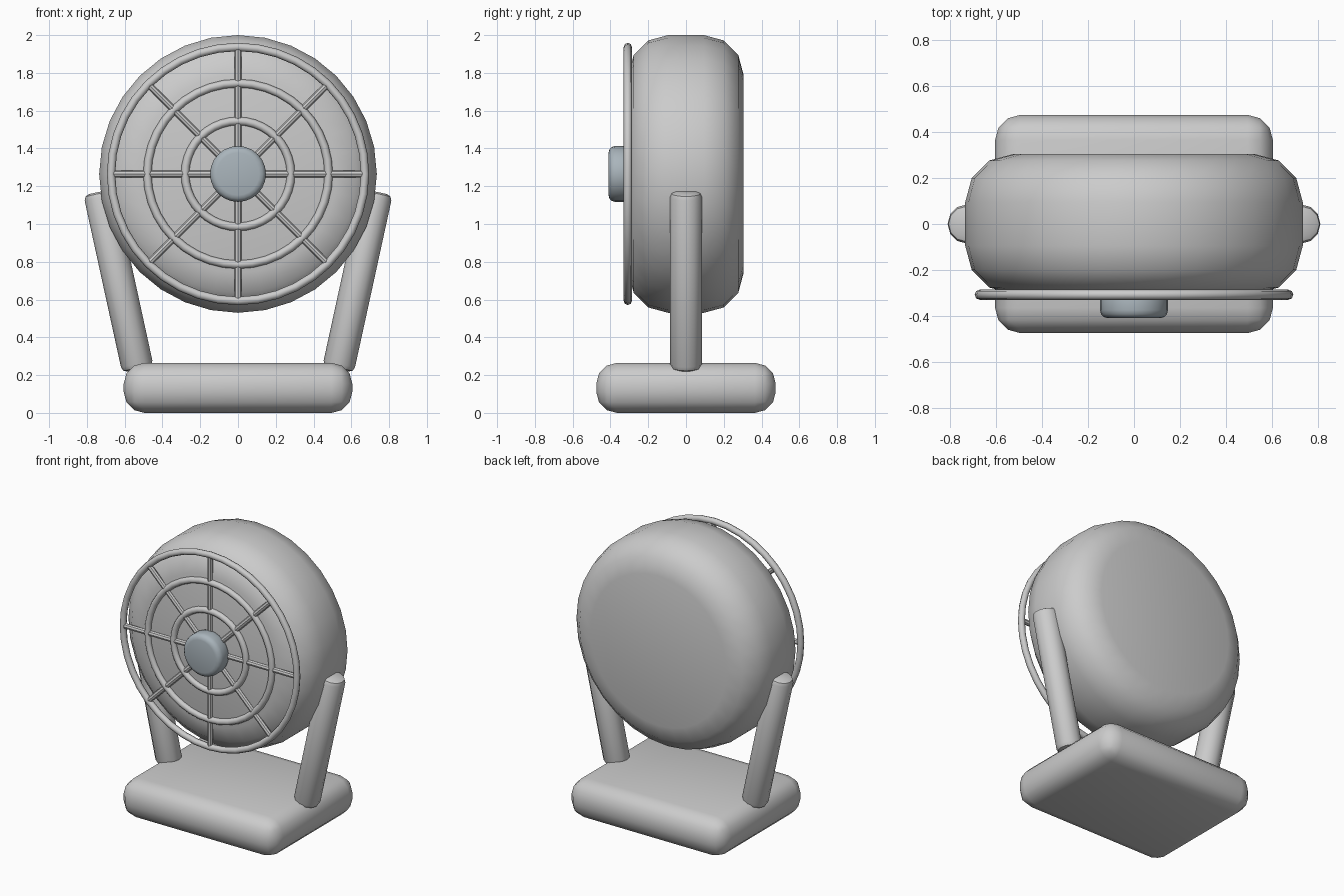
import bpy, math
from mathutils import Vector

if "Cube" in bpy.data.objects:
    bpy.data.objects.remove(bpy.data.objects["Cube"])

CZ = 1.265       # height of the fan axis
GRILLE_Y = -0.308


def finish(ob, name, bevel=0, segments=3, angle=40):
    ob.name = name
    if bevel:
        m = ob.modifiers.new("bevel", 'BEVEL')
        m.width = bevel
        m.segments = segments
        m.limit_method = 'ANGLE'
        m.angle_limit = math.radians(50)
        bpy.ops.object.modifier_apply(modifier=m.name)
    bpy.ops.object.shade_smooth_by_angle(angle=math.radians(angle))
    return ob


def rod(name, a, b, radius, sides, bevel=0, segments=2):
    """Cylinder running from point a to point b."""
    a, b = Vector(a), Vector(b)
    d = b - a
    bpy.ops.mesh.primitive_cylinder_add(
        vertices=sides, radius=radius, depth=d.length, location=(a + b) / 2,
        rotation=d.to_track_quat('Z', 'Y').to_euler())
    return finish(bpy.context.object, name, bevel, segments)


# Base slab
bpy.ops.mesh.primitive_cube_add(size=1, location=(0, 0, 0.1325))
base = bpy.context.object
base.scale = (1.21, 0.95, 0.265)
bpy.ops.object.transform_apply(location=False, rotation=False, scale=True)
finish(base, "base", 0.11)

# Leaning side arms
for s, side in ((-1, "left"), (1, "right")):
    rod(side + "_arm", (s * 0.53, 0, 0.23), (s * 0.735, 0, 1.17), 0.085, 12, 0.03)

# Rounded drum housing
rod("housing", (0, 0.305, CZ), (0, -0.305, CZ), 0.735, 32, 0.21, 3)

# Grille rings
for i, r in enumerate((0.672, 0.48, 0.28)):
    bpy.ops.mesh.primitive_torus_add(
        major_radius=r, minor_radius=0.022, major_segments=40, minor_segments=8,
        location=(0, GRILLE_Y, CZ), rotation=(math.pi / 2, 0, 0))
    finish(bpy.context.object, f"grille_ring_{i + 1}", angle=60)

# Grille spokes
for i in range(8):
    a = i * math.pi / 4
    c, s = math.cos(a), math.sin(a)
    rod(f"grille_spoke_{i + 1}", (0.1 * c, GRILLE_Y, CZ + 0.1 * s),
        (0.66 * c, GRILLE_Y, CZ + 0.66 * s), 0.018, 8)

# Centre cap
hub = rod("hub_cap", (0, -0.29, CZ), (0, -0.41, CZ), 0.148, 24, 0.035, 3)
mat = bpy.data.materials.new("blue_grey")
mat.diffuse_color = (0.4, 0.46, 0.5, 1)
mat.use_nodes = True
mat.node_tree.nodes["Principled BSDF"].inputs["Base Color"].default_value = mat.diffuse_color
hub.data.materials.append(mat)
